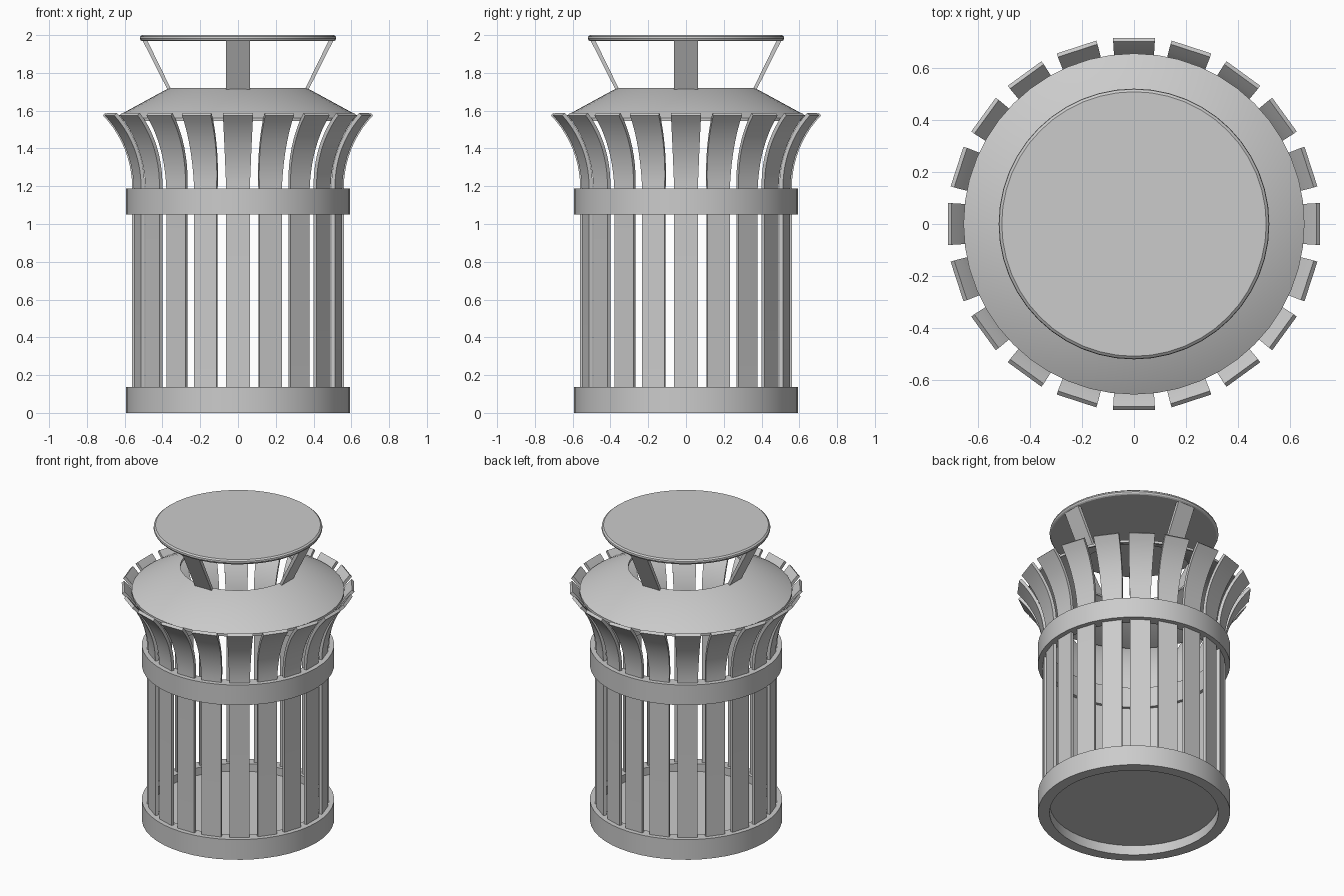
import bpy, bmesh, math
from mathutils import Matrix, Vector

if "Cube" in bpy.data.objects:
    bpy.data.objects.remove(bpy.data.objects["Cube"])

SEG = 48


def make_object(name, bm, smooth=True):
    bmesh.ops.recalc_face_normals(bm, faces=bm.faces)
    mesh = bpy.data.meshes.new(name)
    bm.to_mesh(mesh)
    bm.free()
    ob = bpy.data.objects.new(name, mesh)
    bpy.context.collection.objects.link(ob)
    if smooth:
        bpy.ops.object.select_all(action='DESELECT')
        ob.select_set(True)
        bpy.context.view_layer.objects.active = ob
        bpy.ops.object.shade_smooth_by_angle(angle=math.radians(30))
    return ob


def lathe(name, profile, closed=True):
    """Revolve an (r, z) profile; a closed profile makes a ring, an open one a capped solid."""
    bm = bmesh.new()
    rings = [[bm.verts.new((r * math.cos(2 * math.pi * i / SEG),
                            r * math.sin(2 * math.pi * i / SEG), z))
              for i in range(SEG)] for r, z in profile]
    pairs = list(zip(rings, rings[1:]))
    if closed:
        pairs.append((rings[-1], rings[0]))
    else:
        bm.faces.new(rings[0])
        bm.faces.new(rings[-1])
    for a, b in pairs:
        for i in range(SEG):
            j = (i + 1) % SEG
            bm.faces.new((a[i], a[j], b[j], b[i]))
    return make_object(name, bm)


def strips(name, sections, count):
    """Flat bars following (outer r, z, inner r, z, width) sections, repeated around z."""
    bm = bmesh.new()
    for k in range(count):
        rot = Matrix.Rotation(2 * math.pi * k / count, 3, 'Z')
        loops = []
        for ro, zo, ri, zi, w in sections:
            corners = ((ro, -w / 2, zo), (ro, w / 2, zo), (ri, w / 2, zi), (ri, -w / 2, zi))
            loops.append([bm.verts.new(rot @ Vector(c)) for c in corners])
        for a, b in zip(loops, loops[1:]):
            for i in range(4):
                j = (i + 1) % 4
                bm.faces.new((a[i], a[j], b[j], b[i]))
        bm.faces.new(loops[0])
        bm.faces.new(loops[-1])
    return make_object(name, bm)


# Base and upper bands
for name, z0, z1 in (("base_band", 0.0, 0.137), ("upper_band", 1.05, 1.187)):
    lathe(name, [(0.52, z0), (0.592, z0), (0.592, z1), (0.52, z1)])

# Floor plate
lathe("floor_plate", [(0.53, 0.065), (0.53, 0.085)], closed=False)

# Slats: straight, then flaring outward along an arc and widening
THICK, R, BEND = 0.02, 0.556, math.radians(43.8)
sections = [(0.56, 0.03, 0.54, 0.03, 0.125)]
for i in range(11):
    t = i / 10
    a = BEND * t
    ro, zo = 0.56 + R * (1 - math.cos(a)), 1.19 + R * math.sin(a)
    sections.append((ro, zo, ro - THICK * math.cos(a), zo + THICK * math.sin(a),
                     0.125 + 0.035 * t))
strips("slats", sections, 20)

# Open conical hood
lathe("hood", [(0.365, 1.72), (0.655, 1.562), (0.655, 1.545), (0.645, 1.545), (0.355, 1.703),
               (0.355, 1.72)])

# Lid supports
strips("lid_supports", [(0.37, 1.705, 0.35, 1.705, 0.125), (0.507, 1.975, 0.482, 1.975, 0.125)], 4)

# Lid with softened rim
lathe("lid", [(0.508, 1.968), (0.516, 1.973), (0.52, 1.982), (0.518, 1.992), (0.508, 2.0)],
      closed=False)
